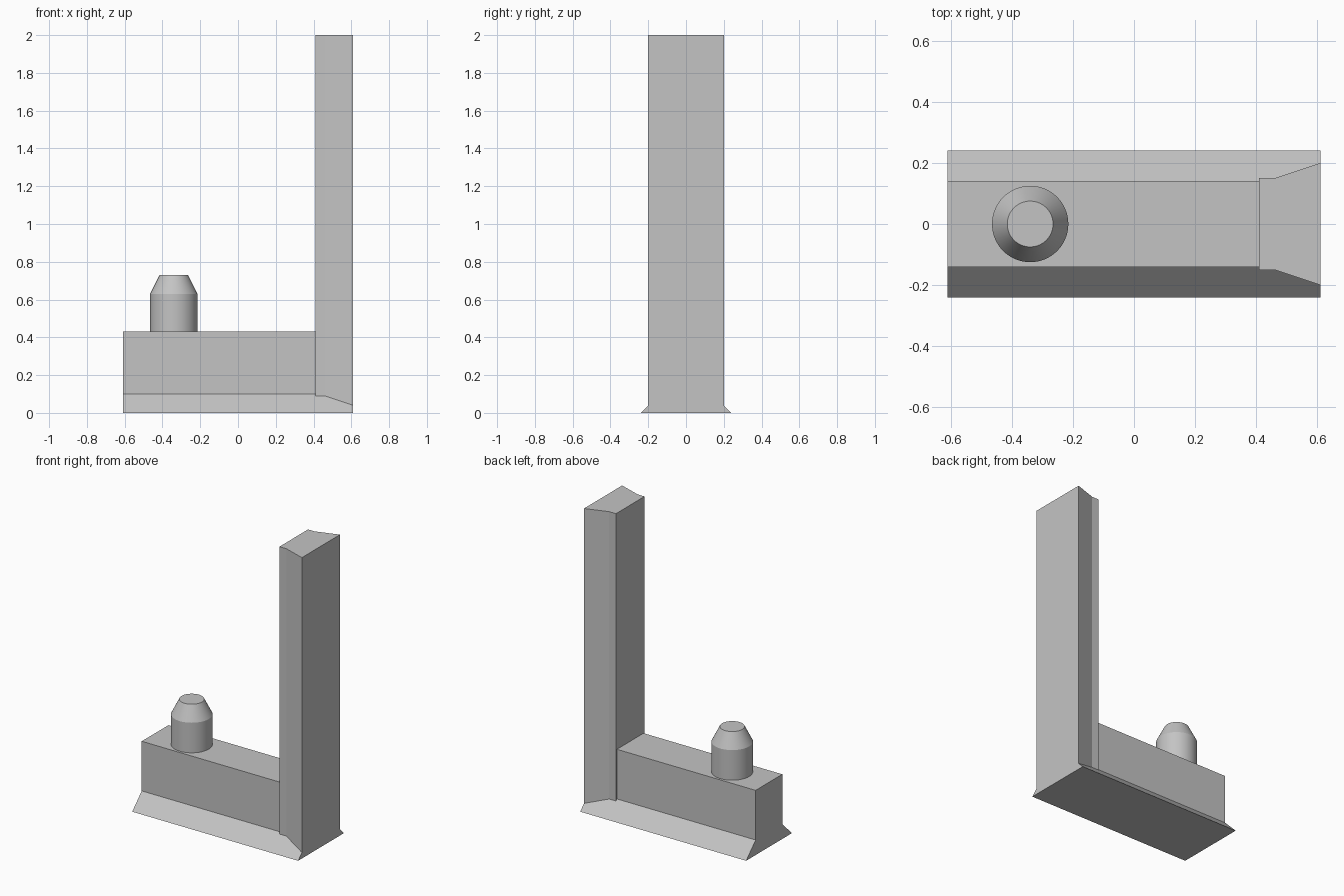
import bpy
import bmesh
from math import radians
from mathutils import Vector

cube = bpy.data.objects.get("Cube")
if cube:
    bpy.data.objects.remove(cube, do_unlink=True)

grey = bpy.data.materials.new("plain_grey")
grey.use_nodes = True
colour = (0.55, 0.55, 0.55, 1)
grey.diffuse_color = colour
grey.node_tree.nodes["Principled BSDF"].inputs["Base Color"].default_value = colour


def add_object(name, bm):
    bmesh.ops.recalc_face_normals(bm, faces=bm.faces)
    mesh = bpy.data.meshes.new(name)
    bm.to_mesh(mesh)
    bm.free()
    mesh.materials.append(grey)
    obj = bpy.data.objects.new(name, mesh)
    bpy.context.collection.objects.link(obj)
    return obj


def select_only(obj):
    bpy.ops.object.select_all(action='DESELECT')
    obj.select_set(True)
    bpy.context.view_layer.objects.active = obj


def prism(name, points, direction):
    """Extrude a closed outline along a direction."""
    bm = bmesh.new()
    face = bm.faces.new([bm.verts.new(p) for p in points])
    result = bmesh.ops.extrude_face_region(bm, geom=[face], use_keep_orig=True)
    moved = [g for g in result["geom"] if isinstance(g, bmesh.types.BMVert)]
    bmesh.ops.translate(bm, verts=moved, vec=Vector(direction))
    return add_object(name, bm)


def mirrored(half):
    """Complete a symmetric outline from its (y, other) half."""
    return half + [(-y, v) for y, v in reversed(half)]


X = 0.61          # half length
POST_X = 0.41     # inner face of the post

# Base rail with a flared foot, running the full length
rail = mirrored([(0.24, 0), (0.14, 0.10), (0.14, 0.43)])
bracket = prism("bracket", [(-X, y, z) for y, z in rail], (2 * X, 0, 0))

# Tall post that widens towards its outer face
plan = mirrored([(0.15, POST_X), (0.15, 0.46), (0.20, X)])
post = prism("post", [(x, y, 0) for y, x in plan], (0, 0, 2))

# Merge the post into the rail as one solid
union = bracket.modifiers.new("join_post", 'BOOLEAN')
union.operation = 'UNION'
union.solver = 'EXACT'
union.object = post
select_only(bracket)
bpy.ops.object.modifier_apply(modifier=union.name)
bpy.data.objects.remove(post, do_unlink=True)

# Round locating pin with a tapered tip
bm = bmesh.new()
rim = [bm.verts.new((0.125, 0, 0.43)), bm.verts.new((0.125, 0, 0.63)),
       bm.verts.new((0.075, 0, 0.73))]
edges = [bm.edges.new(pair) for pair in zip(rim, rim[1:])]
bmesh.ops.spin(bm, geom=rim + edges, cent=(0, 0, 0), axis=(0, 0, 1),
               angle=radians(360), steps=64, use_merge=True)
bmesh.ops.remove_doubles(bm, verts=bm.verts, dist=0.0001)
bmesh.ops.holes_fill(bm, edges=[e for e in bm.edges if e.is_boundary], sides=0)
bmesh.ops.translate(bm, verts=bm.verts, vec=(-0.34, 0, 0))
pin = add_object("pin", bm)
select_only(pin)
bpy.ops.object.shade_smooth_by_angle(angle=radians(20))
